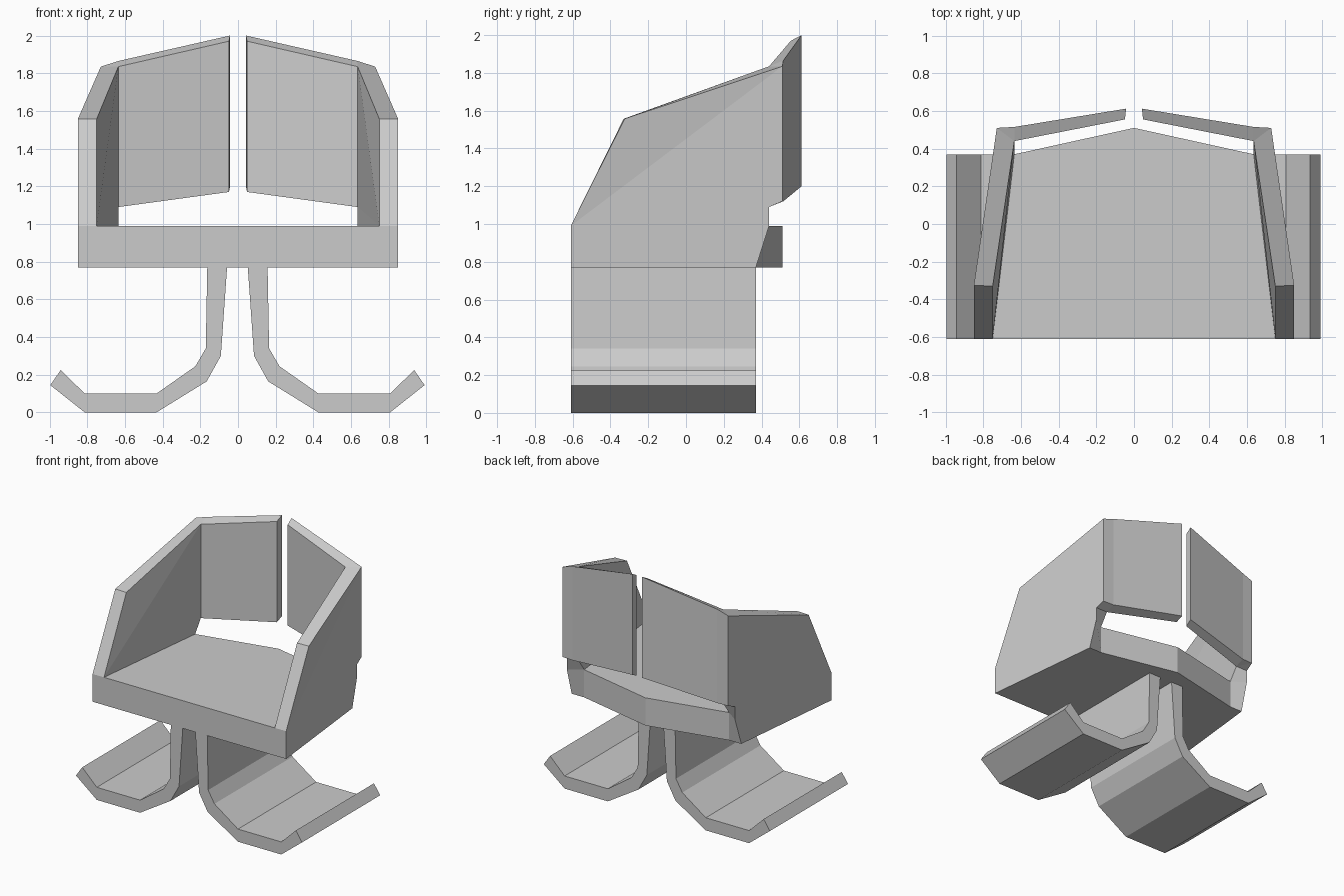
import bpy, bmesh

if "Cube" in bpy.data.objects:
    bpy.data.objects.remove(bpy.data.objects["Cube"])


def bridge(name, rings, caps, mirror=True, shift=0.0):
    """Join matching rings of points into a closed solid; caps lists the end faces."""
    bm = bmesh.new()
    loops = [[bm.verts.new(p) for p in ring] for ring in rings]
    n = len(rings[0])
    for a, b in zip(loops, loops[1:]):
        for i in range(n):
            j = (i + 1) % n
            bm.faces.new((a[i], a[j], b[j], b[i]))
    for loop in (loops[0], loops[-1]):
        for cap in caps:
            bm.faces.new([loop[i] for i in cap])
    bmesh.ops.remove_doubles(bm, verts=bm.verts, dist=0.0005)
    bmesh.ops.recalc_face_normals(bm, faces=bm.faces)
    mesh = bpy.data.meshes.new(name)
    bm.to_mesh(mesh)
    bm.free()
    obj = bpy.data.objects.new(name, mesh)
    obj.location.x = shift
    bpy.context.collection.objects.link(obj)
    if mirror:
        mod = obj.modifiers.new("Mirror", 'MIRROR')
        mod.use_mirror_merge = False
    return obj


FRONT, REAR = -0.61, 0.37
BOTTOM, TOP = 0.77, 0.99

# Seat slab with a pointed rear edge
plan = [(-0.75, FRONT), (0.75, FRONT), (0.635, REAR), (0, 0.51), (-0.635, REAR)]
bridge("seat", [[(x, y, z) for x, y in plan] for z in (BOTTOM, TOP)],
       [range(5)], mirror=False)

# Side panels: outer and inner outlines, tapering in toward the back
outer = [(0.85, FRONT, BOTTOM), (0.85, FRONT, TOP), (0.85, -0.325, 1.557),
         (0.728, 0.51, 1.835), (0.728, 0.51, 1.12), (0.738, 0.44, 1.09),
         (0.738, 0.44, TOP), (0.745, REAR, BOTTOM)]
inner = [(0.75, FRONT, BOTTOM), (0.75, FRONT, TOP), (0.75, -0.33, 1.557),
         (0.635, 0.44, 1.835), (0.635, 0.44, 1.09), (0.635, 0.44, 1.09),
         (0.635, REAR, TOP), (0.635, REAR, BOTTOM)]
bridge("side_panel", [outer, inner], [(1, 2, 3), (1, 3, 4, 5), (0, 1, 5, 6, 7)])

# Split backrest: corner wedge followed by a panel that rises to the middle gap
corner = [(0.635, 0.44, 1.835), (0.728, 0.51, 1.835),
          (0.728, 0.51, 1.12), (0.635, 0.44, 1.09)]
bend = [(0.635, 0.44, 1.835), (0.635, 0.515, 1.865),
        (0.635, 0.515, 1.12), (0.635, 0.44, 1.09)]
middle = [(0.048, 0.555, 1.97), (0.042, 0.612, 2.0),
          (0.042, 0.612, 1.2), (0.048, 0.555, 1.17)]
bridge("backrest", [corner, bend, middle], [range(4)])

# Curved runner legs: a bent strip profile extruded front to back
profile = [(0.055, 0.77), (0.088, 0.30), (0.163, 0.165), (0.43, 0), (0.81, 0),
           (0.993, 0.145), (0.938, 0.225), (0.81, 0.10), (0.43, 0.10),
           (0.223, 0.245), (0.168, 0.34), (0.16, 0.77)]
bridge("runner_leg", [[(x, y, z) for x, z in profile] for y in (FRONT, REAR)],
       [range(len(profile))], shift=-0.003)
